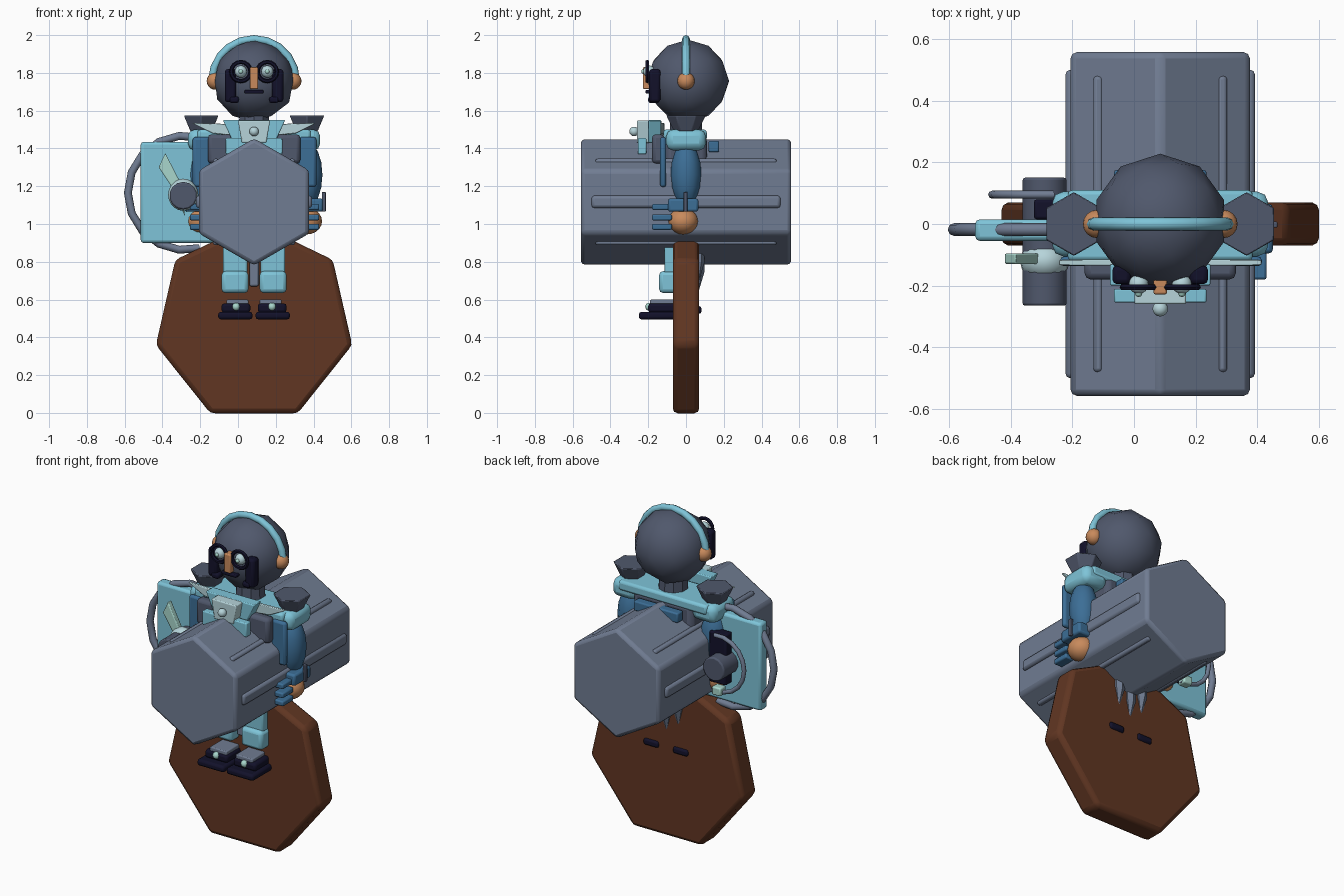
import bpy, bmesh, math
from mathutils import Vector, Matrix

if "Cube" in bpy.data.objects:
    bpy.data.objects.remove(bpy.data.objects["Cube"])

CX = 0.085  # centre line of the figure


def mat(name, r, g, b):
    m = bpy.data.materials.new(name)
    lin = [((c / 255 + 0.055) / 1.055) ** 2.4 for c in (r, g, b)]
    m.diffuse_color = (*lin, 1)
    m.use_nodes = True
    m.node_tree.nodes["Principled BSDF"].inputs["Base Color"].default_value = m.diffuse_color
    return m


SLATE = mat("slate grey", 112, 124, 146)
DARK = mat("dark slate", 80, 88, 108)
BROWN = mat("brown", 97, 54, 34)
CYAN = mat("light cyan", 126, 196, 216)
BLUE = mat("steel blue", 60, 110, 150)
BLACK = mat("navy black", 18, 17, 42)
SKIN = mat("tan", 200, 138, 92)
PALE = mat("pale blue", 182, 212, 218)
MINT = mat("pale mint", 168, 214, 204)


def finish(name, bm, material, bevel=0.0, segs=2, smooth=True, angle=35):
    bmesh.ops.recalc_face_normals(bm, faces=bm.faces)
    me = bpy.data.meshes.new(name)
    bm.to_mesh(me)
    bm.free()
    ob = bpy.data.objects.new(name, me)
    bpy.context.collection.objects.link(ob)
    me.materials.append(material)
    if bevel:
        m = ob.modifiers.new("bevel", "BEVEL")
        m.width, m.segments = bevel, segs
    if smooth:
        for o in bpy.context.selected_objects:
            o.select_set(False)
        bpy.context.view_layer.objects.active = ob
        ob.select_set(True)
        bpy.ops.object.shade_smooth_by_angle(angle=math.radians(angle))
    return ob


def box(name, x, y, z, material, bevel=0.01):
    """Box from (min, max) ranges."""
    bm = bmesh.new()
    bmesh.ops.create_cube(bm, size=1)
    for v in bm.verts:
        v.co = Vector([(a + b) / 2 + c * (b - a) for (a, b), c in zip((x, y, z), v.co)])
    return finish(name, bm, material, bevel)


def prism(name, pts, y0, y1, material, bevel=0.0):
    """Extrude an xz outline along y."""
    bm = bmesh.new()
    f = bm.faces.new([bm.verts.new((x, y0, z)) for x, z in pts])
    r = bmesh.ops.extrude_face_region(bm, geom=[f])
    for v in r["geom"]:
        if isinstance(v, bmesh.types.BMVert):
            v.co.y = y1
    return finish(name, bm, material, bevel)


def ngon(cx, cz, r, n, start=90):
    return [(cx + r * math.cos(math.radians(start + 360 * i / n)),
             cz + r * math.sin(math.radians(start + 360 * i / n))) for i in range(n)]


def ball(name, c, r, material, u=16, v=10):
    bm = bmesh.new()
    bmesh.ops.create_uvsphere(bm, u_segments=u, v_segments=v, radius=1)
    r = r if isinstance(r, tuple) else (r, r, r)
    bmesh.ops.transform(bm, matrix=Matrix.Translation(c) @ Matrix.Diagonal((*r, 1)), verts=bm.verts)
    return finish(name, bm, material, angle=50)


def cone(name, c, r0, r1, z0, z1, n, material, bevel=0.0):
    bm = bmesh.new()
    bmesh.ops.create_cone(bm, cap_ends=True, segments=n, radius1=r0, radius2=r1, depth=z1 - z0)
    bmesh.ops.translate(bm, vec=(c[0], c[1], (z0 + z1) / 2), verts=bm.verts)
    return finish(name, bm, material, bevel)


def arc(name, cx, y, cz, r, tube, a0, a1, n, material, sides=8):
    """Round tube bent along an arc in the xz plane."""
    bm = bmesh.new()
    closed = abs(a1 - a0) >= 360
    rings = []
    for i in range(n if closed else n + 1):
        a = math.radians(a0 + (a1 - a0) * i / n)
        rings.append([bm.verts.new((cx + (r + tube * math.cos(t)) * math.cos(a), y + tube * math.sin(t),
                                    cz + (r + tube * math.cos(t)) * math.sin(a)))
                      for t in [2 * math.pi * k / sides for k in range(sides)]])
    for i in range(n):
        p, q = rings[i], rings[(i + 1) % len(rings)]
        for k in range(sides):
            bm.faces.new((p[k], p[(k + 1) % sides], q[(k + 1) % sides], q[k]))
    if not closed:
        bm.faces.new(rings[0])
        bm.faces.new(rings[-1])
    return finish(name, bm, material, angle=50)


def span(s, a, b):
    """Mirror a range of offsets about the centre line."""
    return tuple(sorted((CX + s * a, CX + s * b)))


# Base slab and large hexagonal drum
prism("base_slab", ngon(CX, 0.478, 0.533, 7), -0.07, 0.07, BROWN, 0.025)
prism("drum", ngon(CX, 1.117, 0.336, 6), -0.557, 0.557, SLATE, 0.02)
for s in (-1, 1):
    box("drum_side_rib", span(s, 0.27, 0.307), (-0.5, 0.5), (1.085, 1.15), SLATE, 0.015)
    for t in (-1, 1):
        c = 1.117 + t * 0.212
        box("drum_face_rib", span(s, 0.185, 0.217), (-0.48, 0.48), (c - 0.017, c + 0.017), SLATE, 0.012)

# Head, headband and face
bm = bmesh.new()
bmesh.ops.create_icosphere(bm, subdivisions=2, radius=0.218)
bmesh.ops.translate(bm, vec=(CX, 0.01, 1.758), verts=bm.verts)
finish("head", bm, DARK, angle=30)
arc("headband", CX, 0, 1.757, 0.222, 0.021, 0, 180, 10, CYAN)
box("nose", (CX - 0.022, CX + 0.022), (-0.228, -0.17), (1.715, 1.83), SKIN, 0.006)
box("mouth", (CX - 0.05, CX + 0.05), (-0.214, -0.16), (1.69, 1.71), BLACK, 0.006)
for s in (-1, 1):
    ball("ear", (CX + s * 0.205, 0, 1.757), 0.046, SKIN)
    arc("glasses_ring", CX + s * 0.07, -0.205, 1.807, 0.051, 0.011, 0, 360, 16, BLACK, 6)
    ball("eye", (CX + s * 0.07, -0.195, 1.807), 0.032, PALE)
    ball("pupil", (CX + s * 0.07, -0.225, 1.807), 0.012, MINT, 10, 6)
    box("sideburn", span(s, 0.095, 0.155), (-0.195, -0.135), (1.645, 1.82), BLACK, 0.015)
    box("whisker", span(s, 0.08, 0.13), (-0.2, -0.14), (1.64, 1.675), BLACK, 0.012)

# Neck, torso and layered collar
cone("neck", (CX, 0), 0.09, 0.08, 1.42, 1.6, 10, DARK)
box("torso", (CX - 0.2, CX + 0.2), (-0.11, 0.11), (0.9, 1.47), DARK, 0.03)
box("vest", (CX - 0.245, CX + 0.245), (-0.18, -0.115), (1.32, 1.475), DARK, 0.02)
box("yoke", (CX - 0.3, CX + 0.3), (-0.12, 0.11), (1.44, 1.5), CYAN, 0.015)
box("back_tab", (CX - 0.15, CX + 0.15), (0.12, 0.175), (1.38, 1.44), BLUE, 0.008)
prism("collar", [(CX - 0.165, 1.55), (CX + 0.165, 1.55), (CX + 0.11, 1.43), (CX - 0.11, 1.43)],
      -0.2, -0.13, CYAN, 0.006)
prism("bib", [(CX - 0.085, 1.548), (CX + 0.085, 1.548), (CX + 0.065, 1.43), (CX - 0.065, 1.43)],
      -0.26, -0.19, PALE, 0.006)
ball("collar_stud", (CX, -0.275, 1.49), 0.025, PALE)
box("chest_plate", (CX - 0.15, CX + 0.15), (-0.255, -0.21), (1.37, 1.455), CYAN, 0.006)
for s in (-1, 1):
    prism("lapel", [(CX + s * 0.33, 1.535), (CX + s * 0.15, 1.53), (CX + s * 0.12, 1.47), (CX + s * 0.22, 1.48)],
          -0.135, -0.115, PALE, 0.004)

    # Shoulders and arms
    x = CX + s * 0.28
    box("shoulder", (x - 0.09, x + 0.07) if s > 0 else (x - 0.07, x + 0.09), (-0.105, 0.105),
        (1.39, 1.5), CYAN, 0.035)
    cone("shoulder_cup", (x, 0), 0.065, 0.106, 1.49, 1.575, 6, DARK, 0.006)
    ball("upper_arm", (x, 0, 1.26), (0.082, 0.082, 0.175), BLUE, 12, 8)
    box("arm_plate", (x - 0.045, x + 0.05), (-0.137, -0.105), (1.195, 1.46), BLUE, 0.014)
    box("cuff", (x - 0.085, x + 0.085), (-0.095, 0.065), (1.065, 1.135), BLUE, 0.012)
    box("wrist_bar", span(s, 0.36, 0.38), (-0.012, 0.008), (1.065, 1.17), DARK, 0.004)
    ball("wrist_stud", (x, -0.11, 1.12), 0.014, MINT, 10, 6)
    ball("hand", (x, -0.015, 1.015), (0.08, 0.08, 0.07), SKIN)
    for z in (0.985, 1.035, 1.09):
        box("finger", (x - 0.06, x + 0.065), (-0.18, -0.075), (z - 0.016, z + 0.016), BLUE, 0.008)

    # Legs and shoes
    box("thigh", span(s, 0.035, 0.165), (-0.115, 0.06), (0.74, 0.95), CYAN, 0.01)
    box("knee", span(s, 0.03, 0.172), (-0.142, 0.06), (0.635, 0.75), CYAN, 0.02)
    box("sole", span(s, 0.008, 0.19), (-0.25, -0.03), (0.495, 0.535), BLACK, 0.014)
    box("heel", span(s, 0.05, 0.15), (-0.05, 0.082), (0.525, 0.565), BLACK, 0.012)
    box("shoe_upper", span(s, 0.02, 0.172), (-0.2, -0.03), (0.53, 0.58), BLACK, 0.015)
    box("ankle_strap", span(s, 0.03, 0.145), (-0.19, -0.04), (0.565, 0.6), SLATE, 0.006)
    ball("shoe_stud", (CX + s * 0.095, -0.195, 0.562), 0.021, MINT, 12, 8)

# Belt drop and hanging tails behind
box("belt_drop", (CX - 0.025, CX + 0.025), (-0.1, 0.0), (0.67, 0.9), SLATE, 0.01)
for o, z in ((-0.08, 0.7), (0, 0.65), (0.08, 0.7)):
    cone("tail", (CX + o, 0.065), 0.004, 0.034, z, z + 0.1, 6, SLATE)
    cone("tail_top", (CX + o, 0.065), 0.034, 0.034, z + 0.1, 0.95, 6, SLATE)

# Side shield panel with hoops
box("side_panel", (-0.515, -0.12), (-0.055, 0.015), (0.9, 1.435), CYAN, 0.015)
arc("panel_hoop", -0.28, -0.018, 1.165, 0.303, 0.021, 75, 285, 10, SLATE)
arc("rear_hoop", -0.29, 0.095, 1.165, 0.17, 0.013, 80, 280, 10, SLATE)
prism("axle", ngon(-0.29, 1.15, 0.073, 14), -0.265, 0.15, DARK, 0.008)
ball("axle_collar", (-0.29, -0.12, 1.155), (0.08, 0.066, 0.085), PALE)
prism("blade", [(-0.42, 1.3), (-0.385, 1.375), (-0.31, 1.23), (-0.28, 1.04), (-0.36, 1.21)],
      -0.13, -0.095, MINT, 0.006)
box("rear_block", (-0.325, -0.21), (0.015, 0.08), (1.03, 1.34), BLACK, 0.01)
box("rear_knob", (-0.32, -0.26), (0.07, 0.125), (0.98, 1.03), MINT, 0.008)
